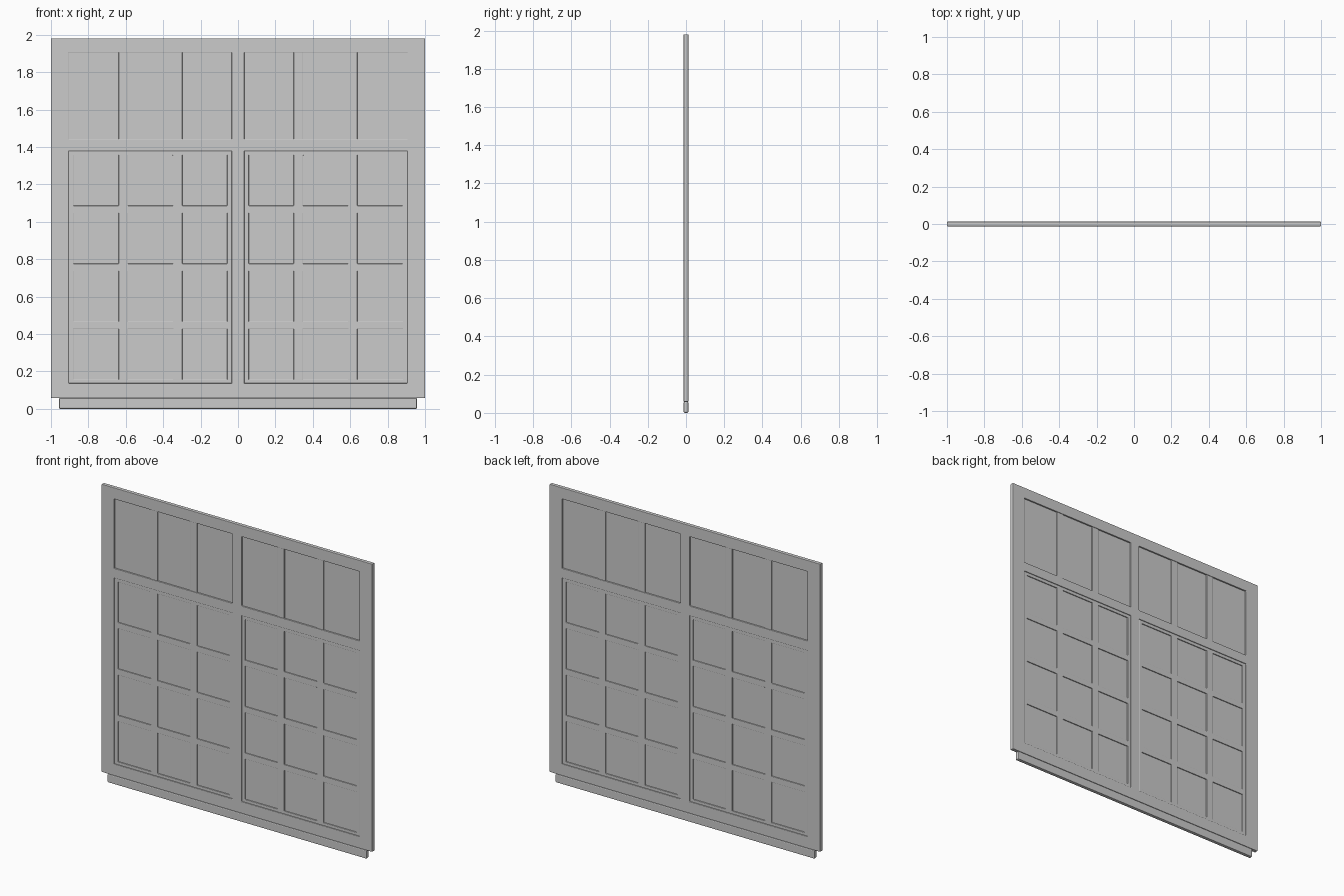
import bpy, bmesh

if "Cube" in bpy.data.objects:
    bpy.data.objects.remove(bpy.data.objects["Cube"])


def lattice(name, xs, zs, is_hole, depth, bevel=0.003, mirror=False):
    """Flat slab on a grid of x and z lines, with open cells, thickened in y."""
    bm = bmesh.new()
    v = [[bm.verts.new((x, -depth / 2, z)) for z in zs] for x in xs]
    for i in range(len(xs) - 1):
        for j in range(len(zs) - 1):
            if not is_hole(i, j):
                bm.faces.new((v[i][j], v[i + 1][j], v[i + 1][j + 1], v[i][j + 1]))
    ext = bmesh.ops.extrude_face_region(bm, geom=bm.faces[:], use_keep_orig=True)
    new = [g for g in ext["geom"] if isinstance(g, bmesh.types.BMVert)]
    bmesh.ops.translate(bm, verts=new, vec=(0, depth, 0))
    bmesh.ops.recalc_face_normals(bm, faces=bm.faces[:])
    mesh = bpy.data.meshes.new(name)
    bm.to_mesh(mesh)
    bm.free()
    ob = bpy.data.objects.new(name, mesh)
    bpy.context.collection.objects.link(ob)
    if bevel:
        b = ob.modifiers.new("bevel", "BEVEL")
        b.width, b.segments = bevel, 2
        b.limit_method = "ANGLE"
    if mirror:
        ob.modifiers.new("mirror", "MIRROR").use_mirror_merge = False
    return ob


def solid(i, j):
    return False


D = 0.025

# Outer frame with central mullion and transom
lattice("frame", [-1, -0.906, -0.034, 0.034, 0.906, 1],
        [0.058, 0.136, 1.378, 1.442, 1.905, 1.98],
        lambda i, j: i in (1, 3) and j in (1, 3), D)

# Sill under the frame
lattice("sill", [-0.957, 0.957], [0, 0.058], solid, D, 0.006)

# Casement sashes, three by four panes each, mirrored
px = [0.034, 0.058, 0.298, 0.348, 0.588, 0.638, 0.88, 0.906]
pz = [0.136]
for k in range(4):
    pz += [0.156 + k * 0.31, 0.426 + k * 0.31]
pz.append(1.378)
lattice("sash", px, pz, lambda i, j: i % 2 and j % 2, 0.018, 0.002, True)

# Vertical bars of the upper lights, mirrored
for n, x in enumerate((0.298, 0.588)):
    lattice(f"upper_bar_{n + 1}", [x, x + 0.05], [1.44, 1.907], solid, 0.018, 0.002, True)

# Glass behind the sashes and the upper lights, mirrored
lattice("sash_glass", [0.04, 0.9], [0.142, 1.372], solid, 0.006, 0, True)
lattice("upper_glass", [0.032, 0.908], [1.44, 1.907], solid, 0.006, 0, True)
